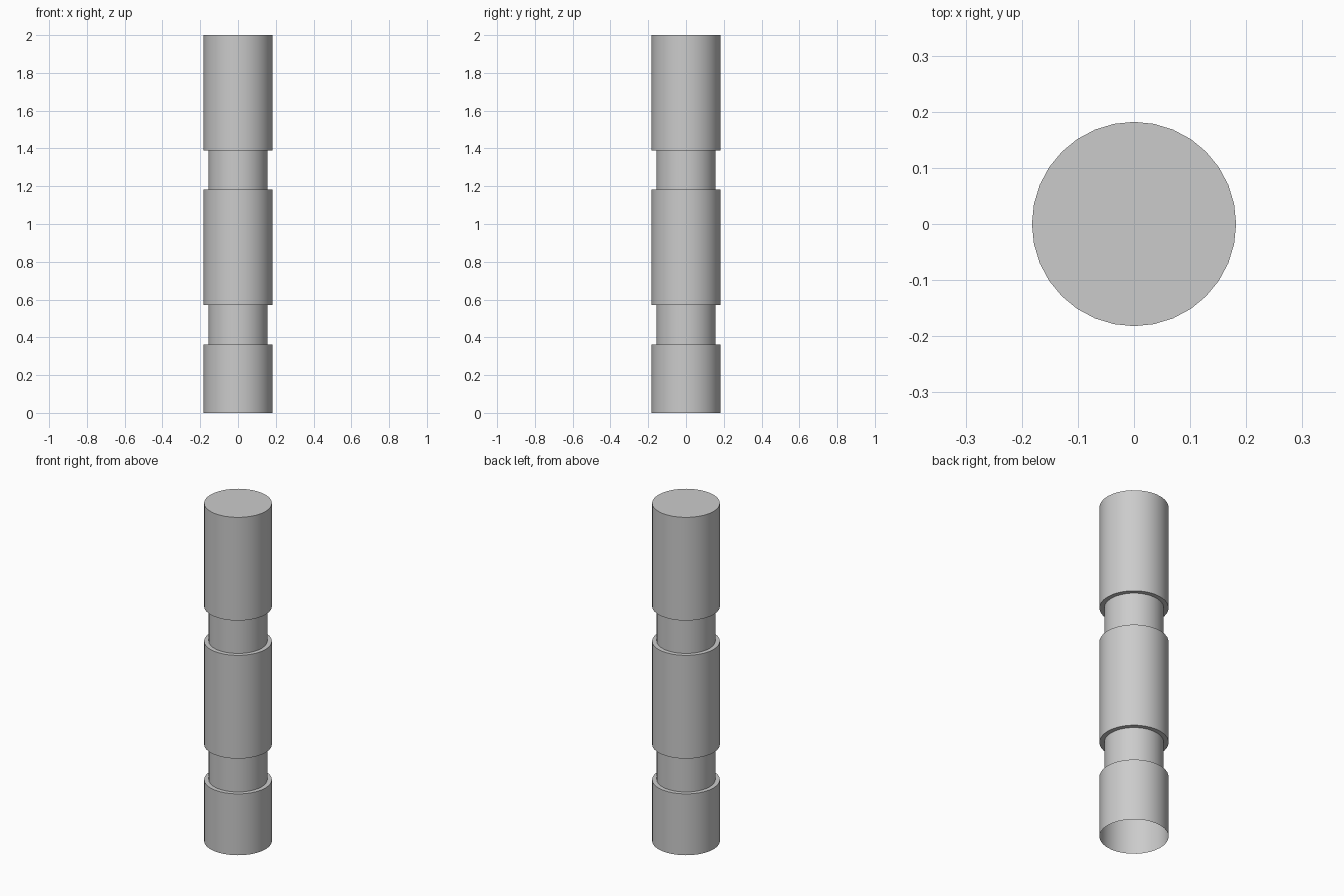
import bpy
import bmesh
import math

cube = bpy.data.objects.get("Cube")
if cube:
    bpy.data.objects.remove(cube, do_unlink=True)

SIDES = 32
WIDE, NECK = 0.182, 0.157

# Plain grey material
grey = bpy.data.materials.new("light_grey")
grey.use_nodes = True
colour = (0.6, 0.6, 0.6, 1.0)
grey.diffuse_color = colour
grey.node_tree.nodes["Principled BSDF"].inputs["Base Color"].default_value = colour

# Stepped outline as (radius, height), from the open foot to the closed top
profile = [(WIDE, 0), (WIDE, 0.363), (NECK, 0.363), (NECK, 0.572),
           (WIDE, 0.572), (WIDE, 1.183), (NECK, 1.183), (NECK, 1.389),
           (WIDE, 1.389), (WIDE, 2)]


def ring(bm, radius, height):
    angles = [math.tau * i / SIDES for i in range(SIDES)]
    return [bm.verts.new((radius * math.cos(a), radius * math.sin(a), height))
            for a in angles]


# Grooved column: a hollow turned shell with a flat cap on top
bm = bmesh.new()
rings = [ring(bm, r, z) for r, z in profile]
for low, high in zip(rings, rings[1:]):
    for i in range(SIDES):
        j = (i + 1) % SIDES
        bm.faces.new((low[i], low[j], high[j], high[i]))
bm.faces.new(rings[-1])

mesh = bpy.data.meshes.new("grooved_column")
bm.to_mesh(mesh)
bm.free()
mesh.materials.append(grey)
column = bpy.data.objects.new("grooved_column", mesh)
bpy.context.collection.objects.link(column)

# Smooth walls with crisp steps
bpy.ops.object.select_all(action="DESELECT")
column.select_set(True)
bpy.context.view_layer.objects.active = column
bpy.ops.object.shade_smooth_by_angle(angle=math.radians(30))
